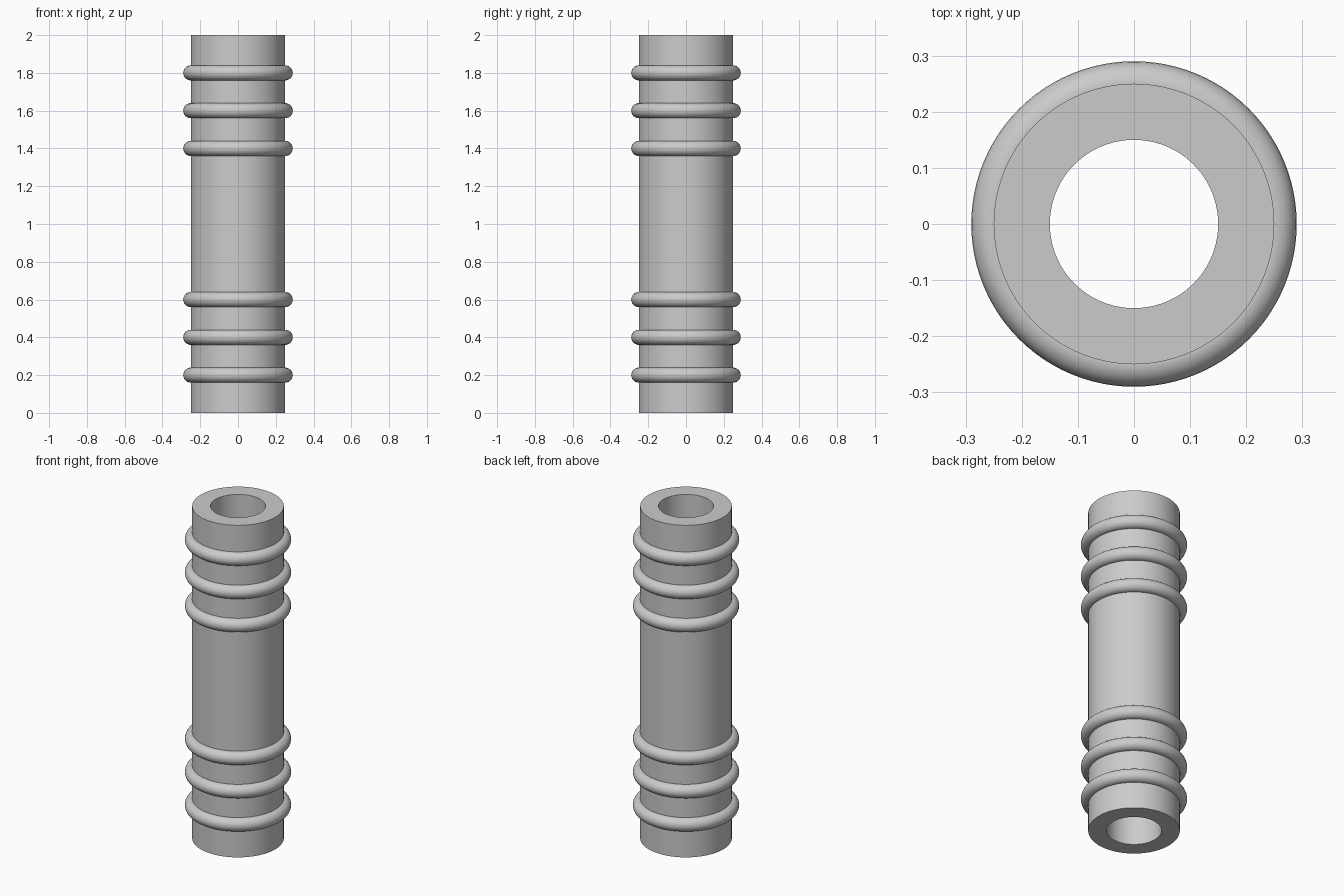
import bpy
import bmesh
import math

cube = bpy.data.objects.get("Cube")
if cube:
    bpy.data.objects.remove(cube, do_unlink=True)

HEIGHT = 2.0
OUTER, INNER = 0.25, 0.15
RING = 0.04
SEGMENTS = 96

# Single plain grey
grey = bpy.data.materials.new("plain grey")
grey.use_nodes = True
colour = (0.6, 0.6, 0.6, 1)
grey.diffuse_color = colour
grey.node_tree.nodes["Principled BSDF"].inputs["Base Color"].default_value = colour


def finish(obj, name):
    obj.name = obj.data.name = name
    obj.data.materials.append(grey)
    bpy.ops.object.select_all(action="DESELECT")
    obj.select_set(True)
    bpy.context.view_layer.objects.active = obj
    bpy.ops.object.shade_smooth_by_angle(angle=math.radians(30))


# Hollow tube: a closed rectangular wall section spun around z
bm = bmesh.new()
section = [(INNER, 0), (OUTER, 0), (OUTER, HEIGHT), (INNER, HEIGHT)]
verts = [bm.verts.new((r, 0, z)) for r, z in section]
edges = [bm.edges.new((verts[i - 1], verts[i])) for i in range(len(verts))]
bmesh.ops.spin(bm, geom=verts + edges, cent=(0, 0, 0), axis=(0, 0, 1),
               angle=math.tau, steps=SEGMENTS, use_merge=True)
bmesh.ops.remove_doubles(bm, verts=bm.verts[:], dist=1e-5)
bmesh.ops.recalc_face_normals(bm, faces=bm.faces[:])
mesh = bpy.data.meshes.new("tube")
bm.to_mesh(mesh)
bm.free()
tube = bpy.data.objects.new("tube", mesh)
bpy.context.collection.objects.link(tube)
finish(tube, "tube")

# Three round ribs near each end, mirrored about the middle
for i in range(1, 4):
    for end, z in (("lower", 0.2 * i), ("upper", HEIGHT - 0.2 * i)):
        bpy.ops.mesh.primitive_torus_add(
            major_radius=OUTER, minor_radius=RING, major_segments=SEGMENTS,
            minor_segments=24, location=(0, 0, z))
        finish(bpy.context.object, f"{end}_ring_{i}")
